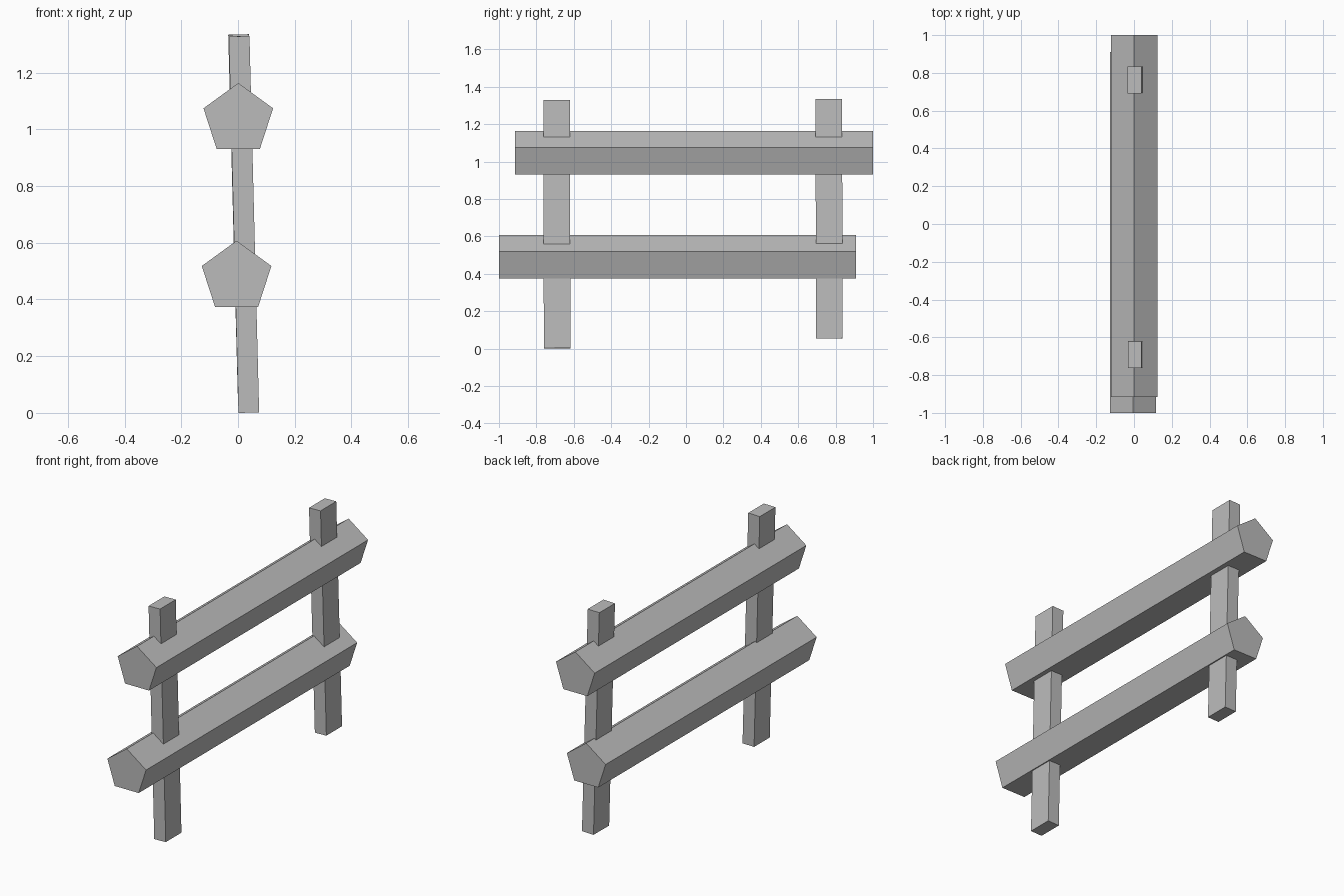
import bpy
from math import pi
from mathutils import Vector

cube = bpy.data.objects.get("Cube")
if cube:
    bpy.data.objects.remove(cube, do_unlink=True)

# Single plain grey for the whole fence
grey = bpy.data.materials.new("weathered grey")
grey.use_nodes = True
colour = (0.5, 0.5, 0.5, 1)
grey.diffuse_color = colour
grey.node_tree.nodes["Principled BSDF"].inputs["Base Color"].default_value = colour


def finish(name):
    obj = bpy.context.object
    obj.name = name
    obj.data.materials.append(grey)
    return obj


def post(name, bottom, top):
    """Square-cut post leaning from bottom centre to top centre."""
    a, b = Vector(bottom), Vector(top)
    axis = b - a
    bpy.ops.mesh.primitive_cube_add(size=1, location=(a + b) / 2)
    obj = finish(name)
    obj.scale = (0.073, 0.142, axis.length)
    obj.rotation_euler = Vector((0, 0, 1)).rotation_difference(axis).to_euler()


def rail(name, x, z, y0, y1):
    """Five-sided log lying along y with a ridge on top."""
    bpy.ops.mesh.primitive_cylinder_add(
        vertices=5, radius=0.129, depth=y1 - y0,
        location=(x, (y0 + y1) / 2, z), rotation=(pi / 2, 0, 0))
    finish(name)


# Leaning posts
post("front_post", (0.038, -0.689, 0.001), (0.004, -0.692, 1.328))
post("back_post", (0.036, 0.767, 0.054), (0.002, 0.763, 1.334))

# Staggered horizontal rails
rail("upper_rail", 0.001, 1.034, -0.915, 1.0)
rail("lower_rail", -0.005, 0.478, -1.0, 0.91)
